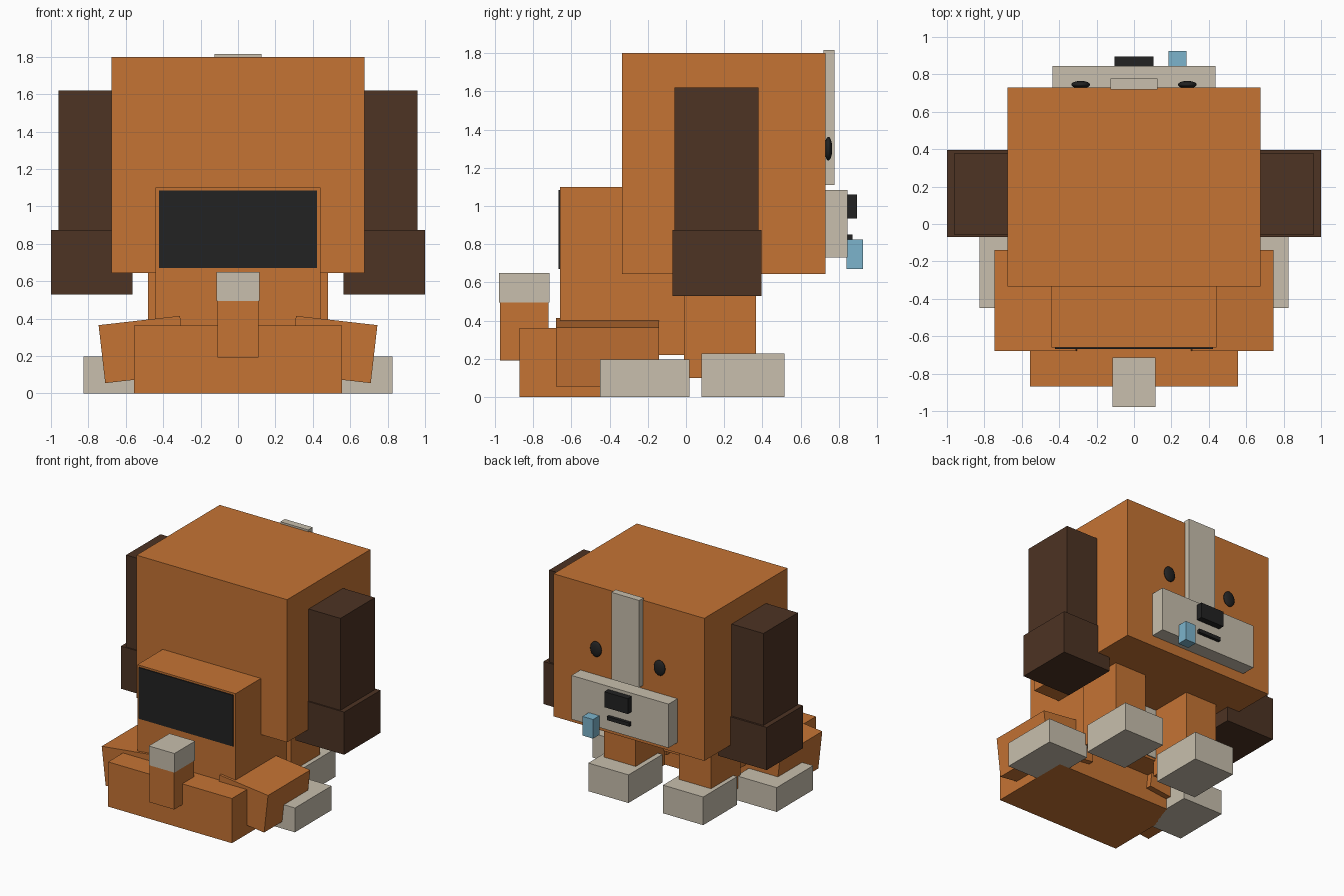
import bpy, math

if "Cube" in bpy.data.objects:
    bpy.data.objects.remove(bpy.data.objects["Cube"])


def material(name, rgb):
    m = bpy.data.materials.new(name)
    m.diffuse_color = (*rgb, 1)
    m.use_nodes = True
    m.node_tree.nodes["Principled BSDF"].inputs["Base Color"].default_value = m.diffuse_color
    return m


ORANGE = material("orange fur", (0.56, 0.173, 0.034))
CREAM = material("cream fur", (0.578, 0.521, 0.418))
BROWN = material("dark brown ear", (0.074, 0.033, 0.017))
BLACK = material("charcoal", (0.016, 0.016, 0.016))
BLUE = material("light blue", (0.202, 0.456, 0.604))


def box(name, x, y, z, mat, tilt=0):
    """Box from (min, max) ranges, optionally tilted about the y axis."""
    bpy.ops.mesh.primitive_cube_add(
        size=1, location=[(a + b) / 2 for a, b in (x, y, z)])
    ob = bpy.context.object
    ob.name = name
    ob.scale = [b - a for a, b in (x, y, z)]
    ob.rotation_euler.y = tilt
    ob.data.materials.append(mat)
    return ob


def pair(name, x, y, z, mat, tilt=0):
    """The same box on the right (+x) and the left (-x)."""
    box("right_" + name, x, y, z, mat, tilt)
    box("left_" + name, (-x[1], -x[0]), y, z, mat, -tilt)


# Head and ears
box("head", (-0.675, 0.675), (-0.335, 0.73), (0.645, 1.80), ORANGE)
pair("ear", (0.62, 0.96), (-0.06, 0.38), (0.80, 1.62), BROWN)
pair("ear_tip", (0.565, 1.0), (-0.07, 0.395), (0.53, 0.875), BROWN)

# Face
box("forehead_stripe", (-0.125, 0.125), (0.72, 0.777), (1.11, 1.815), CREAM)
box("muzzle", (-0.435, 0.435), (0.72, 0.845), (0.73, 1.085), CREAM)
box("nose", (-0.105, 0.105), (0.84, 0.895), (0.935, 1.06), BLACK)
box("mouth", (-0.10, 0.10), (0.84, 0.87), (0.822, 0.852), BLACK)
box("tongue", (0.185, 0.28), (0.84, 0.925), (0.67, 0.825), BLUE)
for side, s in (("right", 1), ("left", -1)):
    bpy.ops.mesh.primitive_uv_sphere_add(
        segments=24, ring_count=12, radius=1, location=(s * 0.285, 0.745, 1.30))
    eye = bpy.context.object
    eye.name = side + "_eye"
    eye.scale = (0.05, 0.02, 0.062)
    eye.data.materials.append(BLACK)
    bpy.ops.object.shade_smooth()

# Body, chest and back panel
box("body", (-0.44, 0.44), (-0.66, 0.01), (0.22, 1.10), ORANGE)
box("chest_patch", (-0.30, 0.30), (0.01, 0.018), (0.24, 0.66), CREAM)
box("back_panel", (-0.422, 0.422), (-0.668, -0.66), (0.67, 1.085), BLACK)
box("rump", (-0.555, 0.555), (-0.87, -0.185), (0.0, 0.362), ORANGE)

# Legs and paws
pair("front_leg", (0.195, 0.48), (-0.01, 0.365), (0.10, 0.70), ORANGE)
pair("front_paw", (0.155, 0.515), (0.08, 0.515), (0.0, 0.228), CREAM)
pair("thigh", (0.291, 0.729), (-0.68, -0.14), (0.079, 0.391), ORANGE,
     math.radians(6.5))
pair("rear_paw", (0.465, 0.825), (-0.45, 0.018), (0.0, 0.197), CREAM)

# Tail
box("tail", (-0.11, 0.11), (-0.973, -0.72), (0.193, 0.52), ORANGE)
box("tail_tip", (-0.115, 0.115), (-0.978, -0.713), (0.495, 0.65), CREAM)
